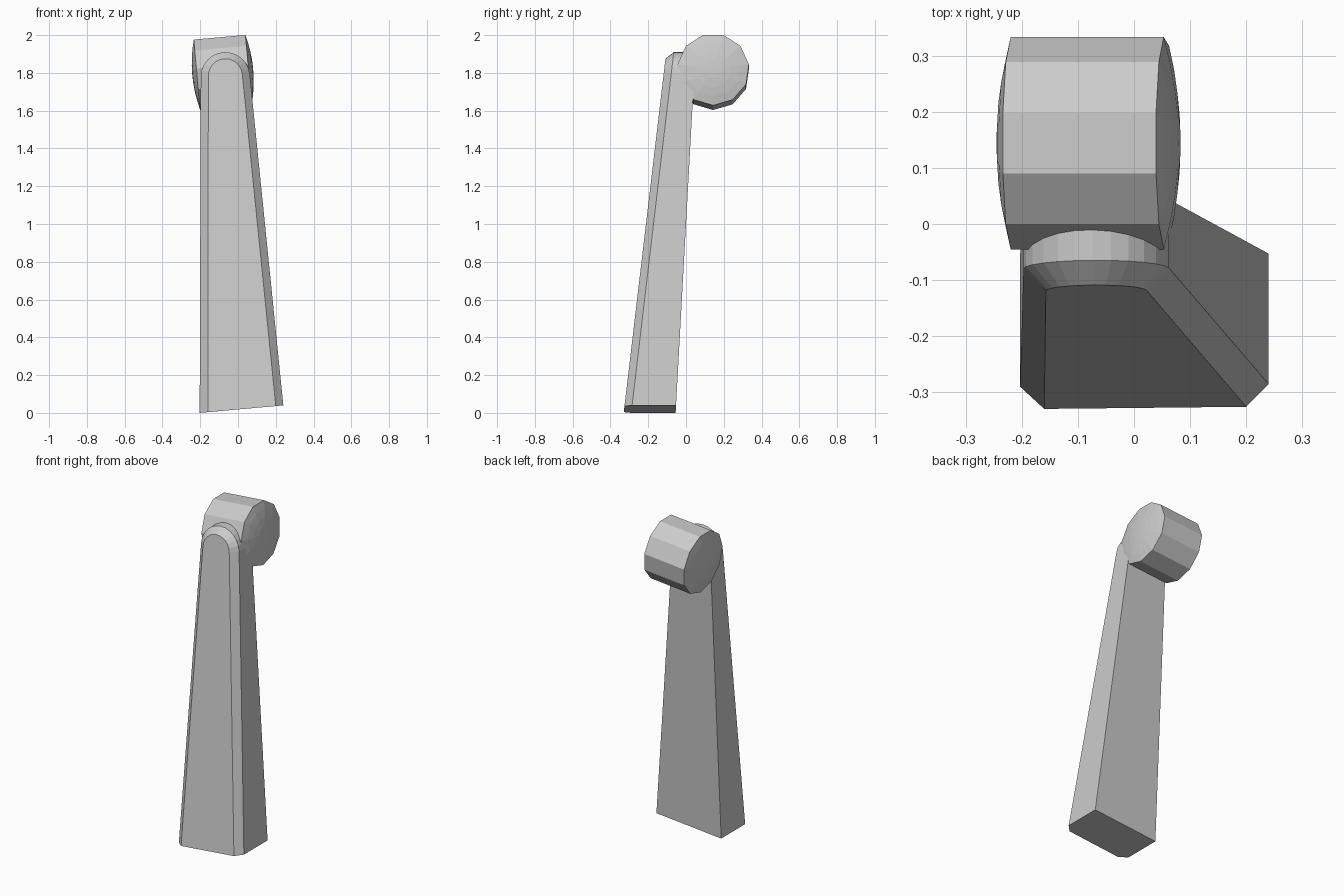
import bpy, bmesh
from math import sin, cos, pi, radians
from mathutils import Matrix

if "Cube" in bpy.data.objects:
    bpy.data.objects.remove(bpy.data.objects["Cube"])

TILT = radians(5.1)


def finish(bm, name):
    bmesh.ops.recalc_face_normals(bm, faces=bm.faces)
    mesh = bpy.data.meshes.new(name)
    bm.to_mesh(mesh)
    bm.free()
    obj = bpy.data.objects.new(name, mesh)
    bpy.context.collection.objects.link(obj)
    return obj


def bridge(bm, a, b):
    n = len(a)
    for i in range(n):
        bm.faces.new((a[i], a[(i + 1) % n], b[(i + 1) % n], b[i]))


# Tapered arm: arched outline lofted front, chamfer, back
def arch(left, right, center_z, radius, steps=12):
    pts = [left, right]
    for i in range(steps + 1):
        a = radians(6 + 174 * i / steps)
        pts.append((-0.067 + radius * cos(a), center_z + radius * sin(a)))
    return pts


inner = arch((-0.16, 0.004), (0.20, 0.036), 1.785, 0.09)
outer = arch((-0.203, 0.0), (0.24, 0.04), 1.78, 0.13)
bm = bmesh.new()
rings = []
for outline, y0, slope in ((inner, -0.33, 0.118),
                           (outer, -0.29, 0.118),
                           (outer, -0.055, 0.055)):
    rings.append([bm.verts.new((x, y0 + slope * z, z)) for x, z in outline])
bridge(bm, rings[0], rings[1])
bridge(bm, rings[1], rings[2])
bm.faces.new(rings[0])
bm.faces.new(rings[2])
finish(bm, "tapered_arm")

# Eleven-sided barrel with shallow domed ends
SIDES, RADIUS, HALF, DOME = 11, 0.191, 0.137, 0.025
bm = bmesh.new()
factors = (0.25, 0.5, 0.75, 1.0)
stations = [(-HALF - DOME * (1 - f * f), f) for f in factors]
stations += [(-x, f) for x, f in reversed(stations)]
rings = []
for x, f in stations:
    ring = []
    for i in range(SIDES):
        a = pi + 2 * pi * i / SIDES
        ring.append(bm.verts.new((x, RADIUS * f * sin(a), RADIUS * f * cos(a))))
    rings.append(ring)
for a, b in zip(rings, rings[1:]):
    bridge(bm, a, b)
for ring, x in ((rings[0], -HALF - DOME), (rings[-1], HALF + DOME)):
    tip = bm.verts.new((x, 0, 0))
    for i in range(SIDES):
        bm.faces.new((ring[i], ring[(i + 1) % SIDES], tip))
barrel = finish(bm, "domed_barrel")
barrel.matrix_world = (Matrix.Translation((-0.081, 0.144, 1.806))
                       @ Matrix.Rotation(-TILT, 4, 'Y'))
